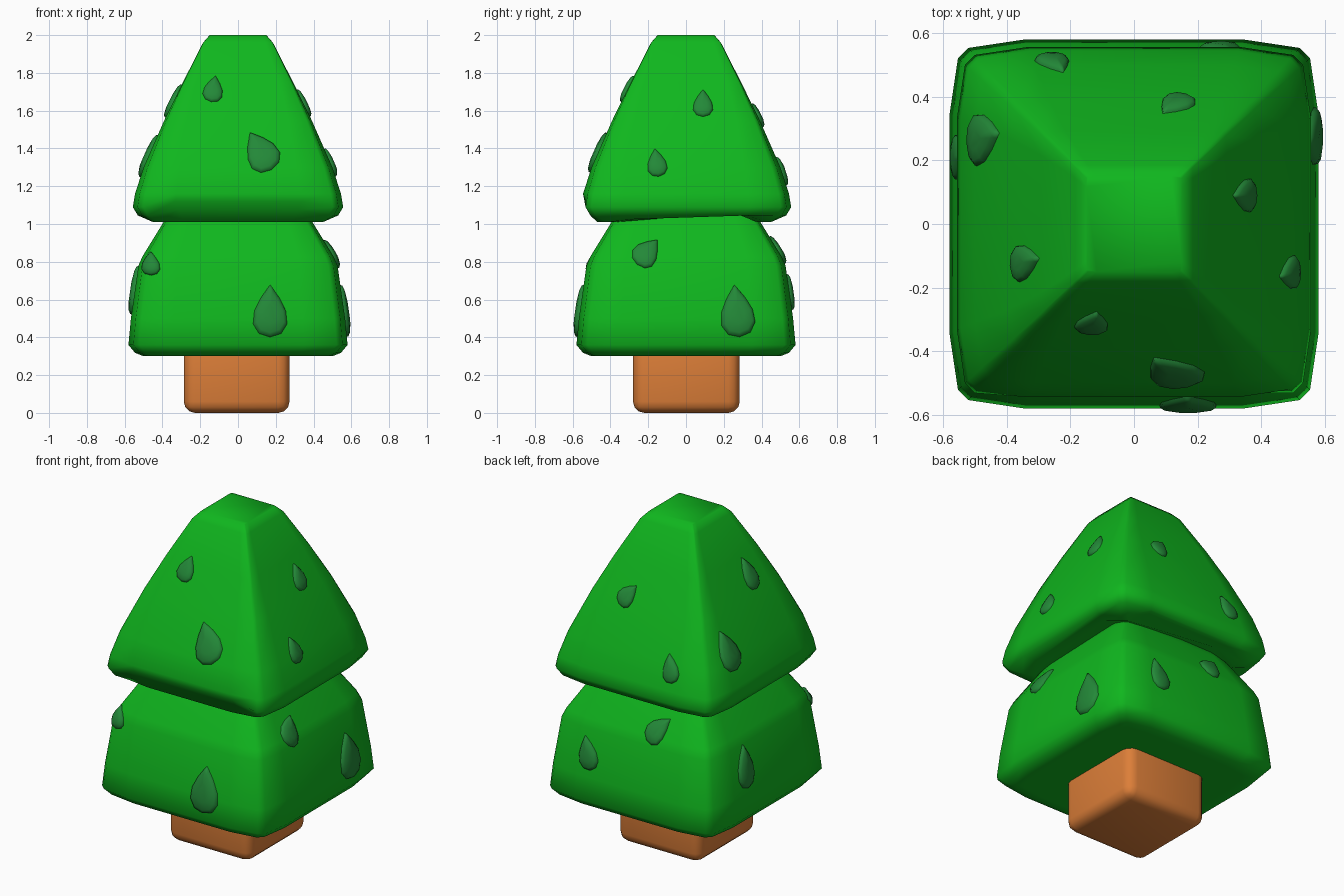
import bpy, bmesh
from math import sin, cos, pi, radians
from mathutils import Vector
from mathutils.bvhtree import BVHTree

if "Cube" in bpy.data.objects:
    bpy.data.objects.remove(bpy.data.objects["Cube"])


def material(name, rgb):
    m = bpy.data.materials.new(name)
    m.diffuse_color = (*rgb, 1)
    m.use_nodes = True
    m.node_tree.nodes["Principled BSDF"].inputs["Base Color"].default_value = m.diffuse_color
    return m


GREEN = material("foliage", (0.005, 0.47, 0.013))
DARK = material("leaf_patch", (0.017, 0.25, 0.04))
WOOD = material("wood", (0.72, 0.21, 0.04))


def finish(name, bm, mat, angle=180):
    bmesh.ops.recalc_face_normals(bm, faces=bm.faces)
    me = bpy.data.meshes.new(name)
    bm.to_mesh(me)
    ob = bpy.data.objects.new(name, me)
    bpy.context.collection.objects.link(ob)
    me.materials.append(mat)
    bpy.ops.object.select_all(action='DESELECT')
    ob.select_set(True)
    bpy.context.view_layer.objects.active = ob
    bpy.ops.object.shade_smooth_by_angle(angle=radians(angle))
    return ob


# rounded square cross-section; k = 0 soft corner, k = 1 crisp corner
def ring(half, k):
    corner = [(1, .6), (.955, .90), (.90, .955), (.6, 1)]
    crisp = [(1, .8), (1, .97), (.97, 1), (.8, 1)]
    pts = []
    for q in range(4):
        for a, b in zip(corner, crisp):
            x, y = (a[0] + (b[0] - a[0]) * k) * half, (a[1] + (b[1] - a[1]) * k) * half
            for _ in range(q):
                x, y = -y, x
            pts.append((x, y))
    return pts


# tier = stack of rings (z, half width, crispness)
def tier(name, rows, tweak=None):
    bm = bmesh.new()
    loops = []
    for i, (z, h, k) in enumerate(rows):
        pts = [(x, y, z) for x, y in ring(h, k)]
        if tweak:
            pts = [tweak(i, *p) for p in pts]
        loops.append([bm.verts.new(p) for p in pts])
    for a, b in zip(loops, loops[1:]):
        for i in range(16):
            j = (i + 1) % 16
            bm.faces.new((a[i], a[j], b[j], b[i]))
    bm.faces.new(loops[0][::-1])
    bm.faces.new(loops[-1])
    bm.normal_update()
    tree = BVHTree.FromBMesh(bm)
    finish(name, bm, GREEN)
    return tree


# uneven hem of the upper tier: front tucked under, sides rising to the back
def hem(i, x, y, z):
    middle = max(abs(x), abs(y)) > 1.4 * min(abs(x), abs(y))
    if i <= 1 and middle:
        z += .05 if y > 0 else .015 if abs(x) > abs(y) else 0
    if i in (2, 3) and middle and y < -abs(x):
        y += .04 if i == 2 else .025
        z += .03
    return x, y, z


lower = tier("lower_foliage", [
    (.30, .46, 0), (.30, .50, 0), (.318, .545, 0), (.36, .58, 0), (.50, .567, 0),
    (.78, .527, .1), (.83, .505, .15), (1.02, .388, .3), (1.10, .34, .4)])
upper = tier("upper_foliage", [
    (1.01, .42, 0), (1.01, .47, 0), (1.045, .53, 0), (1.09, .557, 0), (1.16, .545, 0),
    (1.30, .50, .1), (1.55, .39, .4), (1.75, .292, .7), (1.96, .185, .9),
    (2.0, .15, .9)], hem)

# trunk
bm = bmesh.new()
bmesh.ops.create_cube(bm, size=1)
for v in bm.verts:
    v.co = (v.co.x * .56 - .007, v.co.y * .565 + .002, (v.co.z + .5) * .45)
bmesh.ops.bevel(bm, geom=bm.edges[:], offset=.06, segments=3, profile=.5, affect='EDGES')
finish("trunk", bm, WOOD)

SIDES = {"front": (0, -1, 0), "right": (1, 0, 0), "back": (0, 1, 0), "left": (-1, 0, 0)}


# teardrop patch draped on a tier: u = world x or y, tilt leans the tip to +u
def leaf(name, tree, side, u0, z0, w, h, tilt=0):
    out = Vector(SIDES[side])
    across = Vector((abs(out.y), abs(out.x), 0))
    t = radians(tilt)
    bm = bmesh.new()

    def point(a, b, lift):
        u, z = u0 + a * cos(t) + b * sin(t), z0 - a * sin(t) + b * cos(t)
        origin = across * u + Vector((0, 0, z)) + out * 2
        hit, normal, _, _ = tree.ray_cast(origin, -out)
        if hit is None:
            hit, normal, _, _ = tree.find_nearest(origin - out * 1.5)
        if normal.dot(out) < 0:
            normal = -normal
        return bm.verts.new(hit + normal * lift)

    n = 12
    loops = []
    for s, lift in ((1, -.004), (.96, .008), (.8, .016), (.4, .022)):
        row = []
        for i in range(n):
            a = 2 * pi * i / n
            wide = sin(a) * (abs(sin(a / 2)) ** 1.1) * .65
            row.append(point(wide * w * s, cos(a) * h / 2 * s - h * .08 * (1 - s), lift * (.6 + 2 * h)))
        loops.append(row)
    for a, b in zip(loops, loops[1:]):
        for i in range(n):
            j = (i + 1) % n
            bm.faces.new((a[i], a[j], b[j], b[i]))
    bm.faces.new(loops[-1])
    ob = finish(name, bm, DARK)
    # keep the patch facing outward
    if sum(p.normal.dot(out) * p.area for p in ob.data.polygons) < 0:
        ob.data.flip_normals()


PATCHES = [
    (upper, "front", -.13, 1.715, .11, .14, 10), (upper, "front", .12, 1.385, .18, .23, -30),
    (lower, "front", -.46, .79, .10, .125, 0), (lower, "front", .17, .54, .19, .28, 0),
    (upper, "right", .09, 1.64, .11, .145, 0), (upper, "right", -.155, 1.325, .11, .15, -8),
    (lower, "right", -.205, .85, .14, .17, 40), (lower, "right", .27, .54, .19, .28, -6),
    (upper, "back", .13, 1.58, .11, .14, -35), (upper, "back", -.25, 1.28, .11, .16, 20),
    (lower, "back", -.15, .87, .13, .17, -40), (lower, "back", .28, .64, .13, .20, 15),
    (upper, "left", -.12, 1.65, .12, .18, 8), (upper, "left", .27, 1.36, .17, .23, 8),
    (lower, "left", .21, .65, .15, .26, 0)]
for i, (tree, side, *rest) in enumerate(PATCHES):
    leaf(f"leaf_patch_{side}_{i + 1}", tree, side, *rest)
